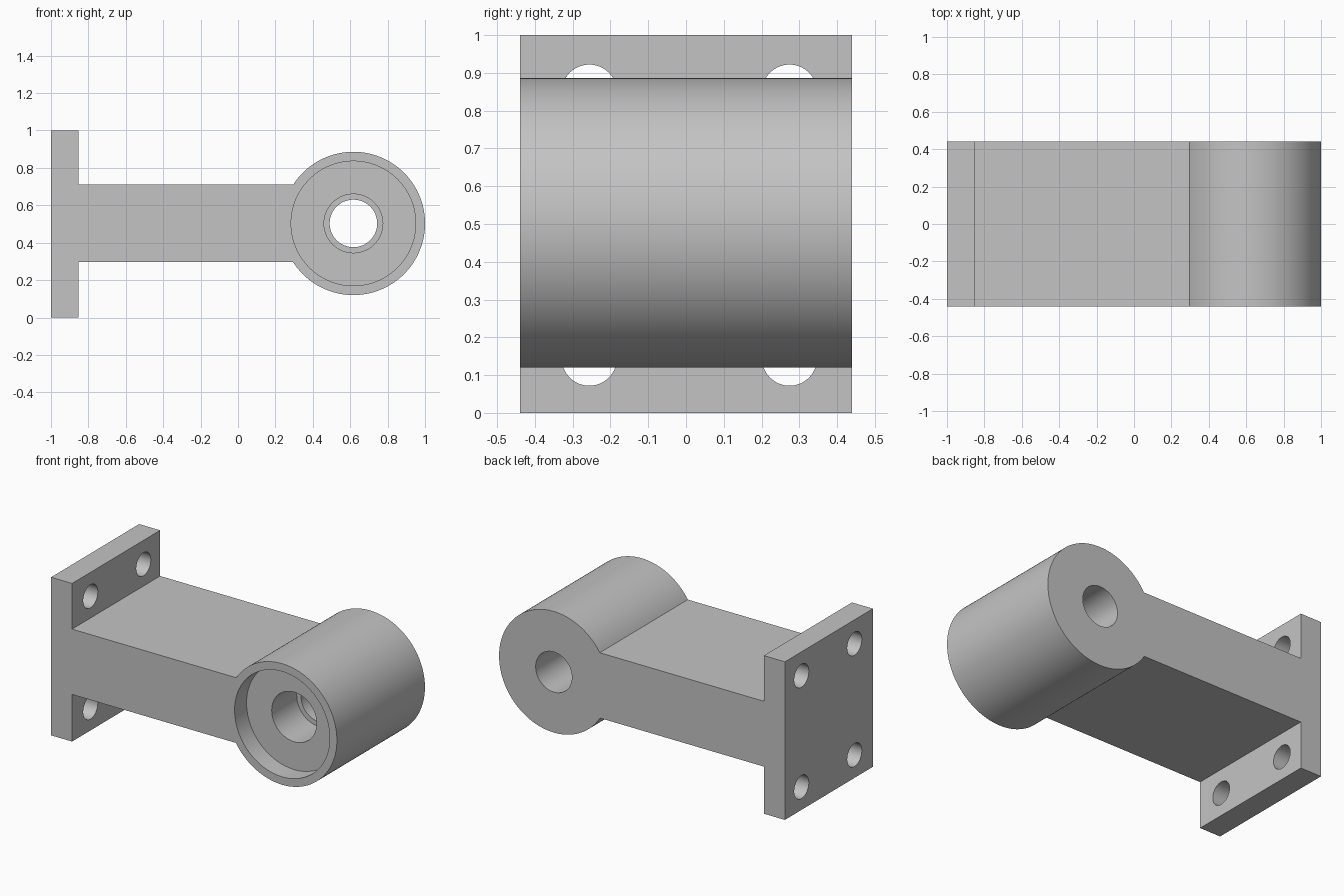
import bpy, math
from mathutils import Vector

if "Cube" in bpy.data.objects:
    bpy.data.objects.remove(bpy.data.objects["Cube"])

HALF = 0.44                      # half width along y
CX, CZ, R = 0.617, 0.503, 0.383  # barrel centre and radius
ARM_LOW, ARM_HIGH = 0.298, 0.711
PLATE_X = -0.853

grey = bpy.data.materials.new("cast_grey")
grey.use_nodes = True
grey.diffuse_color = (0.55, 0.55, 0.55, 1)
grey.node_tree.nodes["Principled BSDF"].inputs["Base Color"].default_value = (0.55, 0.55, 0.55, 1)


def extrude_profile(name, points):
    """Extrude an x-z outline along the whole width."""
    n = len(points)
    verts = [(x, y, z) for y in (-HALF, HALF) for x, z in points]
    faces = [list(range(n)), list(range(2 * n - 1, n - 1, -1))]
    faces += [(i, i + n, (i + 1) % n + n, (i + 1) % n) for i in range(n)]
    mesh = bpy.data.meshes.new(name)
    mesh.from_pydata(verts, [], faces)
    obj = bpy.data.objects.new(name, mesh)
    bpy.context.collection.objects.link(obj)
    mesh.materials.append(grey)
    return obj


def drill(body, start, end, radius, sides=64):
    """Cut a round hole between two points."""
    a, b = Vector(start), Vector(end)
    bpy.ops.mesh.primitive_cylinder_add(
        vertices=sides, radius=radius, depth=(b - a).length, location=(a + b) / 2,
        rotation=(b - a).to_track_quat("Z", "Y").to_euler())
    cutter = bpy.context.object
    cutter.data.materials.append(grey)
    cutter.hide_render = True
    mod = body.modifiers.new("hole", "BOOLEAN")
    mod.operation, mod.solver, mod.object = "DIFFERENCE", "EXACT", cutter
    bpy.context.view_layer.objects.active = body
    bpy.ops.object.modifier_apply(modifier=mod.name)
    bpy.data.objects.remove(cutter)


# Side outline: flange plate, arm, and the round barrel end
low = math.asin((ARM_LOW - CZ) / R)
high = math.asin((ARM_HIGH - CZ) / R)
first, last = -math.pi - low, math.pi - high
steps = 120
arc = [(CX + R * math.cos(t), CZ + R * math.sin(t))
       for t in (first + (last - first) * i / steps for i in range(steps + 1))]
outline = [(-1, 0), (PLATE_X, 0), (PLATE_X, ARM_LOW)] + arc
outline += [(PLATE_X, ARM_HIGH), (PLATE_X, 1), (-1, 1)]
bracket = extrude_profile("bracket", outline)

# Stepped bore: shallow recess in front, wide bore, narrow through hole
for radius, y_end in ((0.333, -0.32), (0.157, -0.07), (0.127, HALF + 0.1)):
    drill(bracket, (CX, -HALF - 0.1, CZ), (CX, y_end, CZ), radius, 96)

# Bolt holes in the flange plate
for y in (-0.256, 0.274):
    for z in (0.145, 0.849):
        drill(bracket, (-1.1, y, z), (-0.8, y, z), 0.073)

bpy.ops.object.select_all(action="DESELECT")
bracket.select_set(True)
bpy.context.view_layer.objects.active = bracket
bpy.ops.object.shade_smooth_by_angle(angle=math.radians(30))
